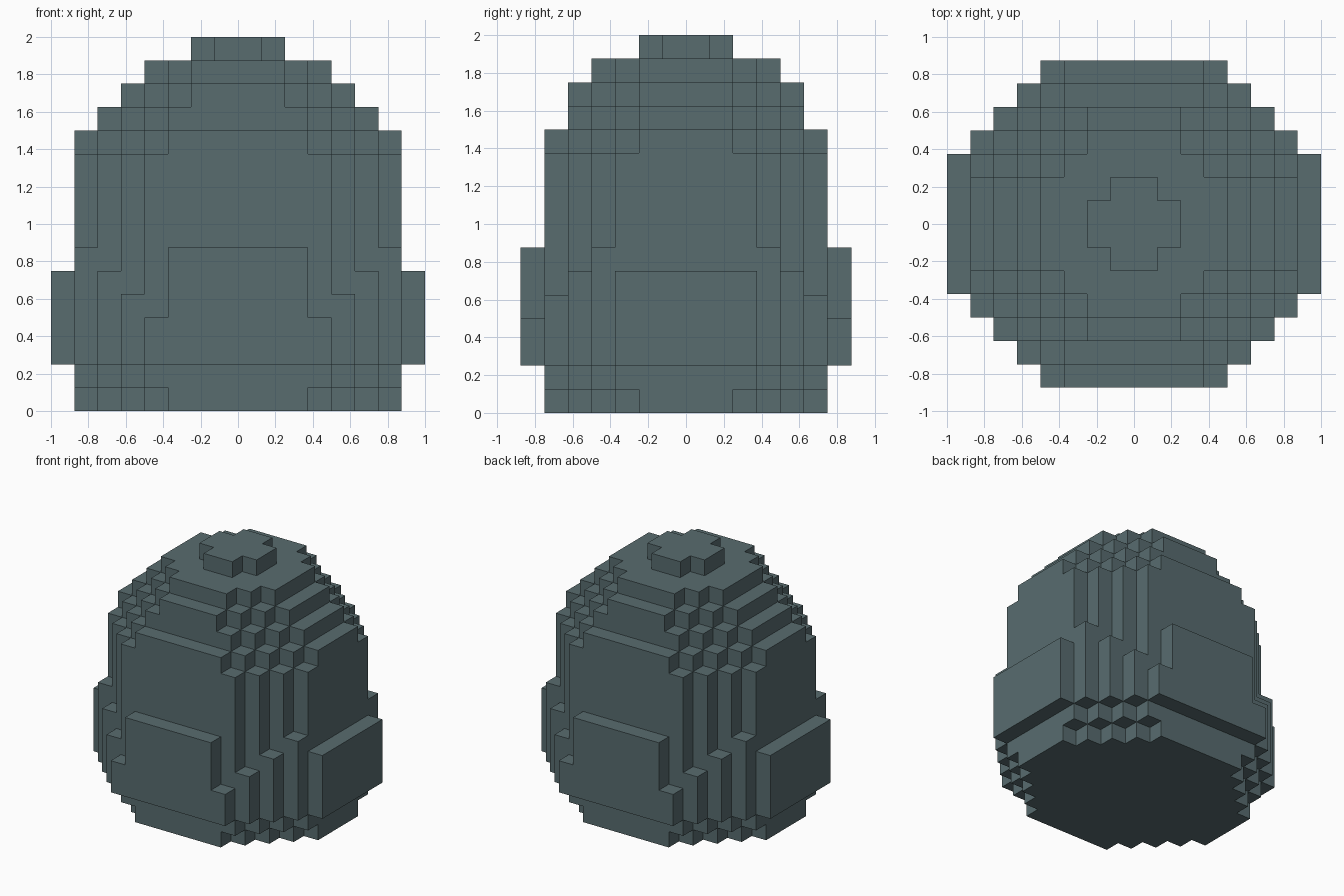
import bpy
import bmesh

cube = bpy.data.objects.get("Cube")
if cube:
    bpy.data.objects.remove(cube, do_unlink=True)

U = 0.125  # edge length of one block

# One flat colour for the whole egg
slate = bpy.data.materials.new("slate_teal")
colour = (0.098, 0.150, 0.159, 1.0)
slate.diffuse_color = colour
slate.use_nodes = True
bsdf = slate.node_tree.nodes["Principled BSDF"]
bsdf.inputs["Base Color"].default_value = colour
bsdf.inputs["Roughness"].default_value = 0.9


def stepped_outline(rows):
    """Closed stepped outline; rows are half widths in blocks, from y = 0 outwards."""
    quarter = []
    for j, w in enumerate(rows):
        if j and w != rows[j - 1]:
            quarter.append((w, j))
        if j + 1 == len(rows) or rows[j + 1] != w:
            quarter.append((w, j + 1))
    half = quarter + [(-x, y) for x, y in reversed(quarter)]
    return half + [(-x, -y) for x, y in half]


def add_tier(name, z0, z1, rows):
    """Extrude a stepped outline from block level z0 to z1."""
    bm = bmesh.new()
    base = bm.faces.new([bm.verts.new((x * U, y * U, z0 * U))
                         for x, y in stepped_outline(rows)])
    top = bmesh.ops.extrude_face_region(bm, geom=[base], use_keep_orig=True)
    bmesh.ops.translate(bm, vec=(0, 0, (z1 - z0) * U),
                        verts=[g for g in top["geom"] if isinstance(g, bmesh.types.BMVert)])
    bmesh.ops.recalc_face_normals(bm, faces=bm.faces)
    mesh = bpy.data.meshes.new(name)
    bm.to_mesh(mesh)
    bm.free()
    mesh.materials.append(slate)
    obj = bpy.data.objects.new(name, mesh)
    bpy.context.collection.objects.link(obj)


# Egg tiers from the ground up: name, bottom level, top level, half widths
TIERS = [
    ("egg_base",           0,  1, [7, 7, 6, 5, 4, 3]),
    ("egg_base_rim",       1,  2, [7, 7, 7, 6, 5, 4]),
    ("egg_belly",          2,  4, [8, 8, 8, 7, 6, 5, 4]),
    ("egg_belly_middle",   4,  5, [8, 8, 8, 7, 6, 5, 3]),
    ("egg_belly_upper",    5,  6, [8, 8, 8, 7, 6, 4, 3]),
    ("egg_belly_top",      6,  7, [7, 7, 7, 7, 5, 4, 3]),
    ("egg_body",           7, 11, [7, 7, 7, 6, 5, 4]),
    ("egg_shoulder",      11, 12, [7, 7, 6, 5, 4, 3]),
    ("egg_crown_lower",   12, 13, [6, 6, 5, 4, 3]),
    ("egg_crown_middle",  13, 14, [5, 5, 4, 3, 2]),
    ("egg_crown_upper",   14, 15, [4, 4, 3, 2]),
    ("egg_tip",           15, 16, [2, 1]),
]
for tier in TIERS:
    add_tier(*tier)
